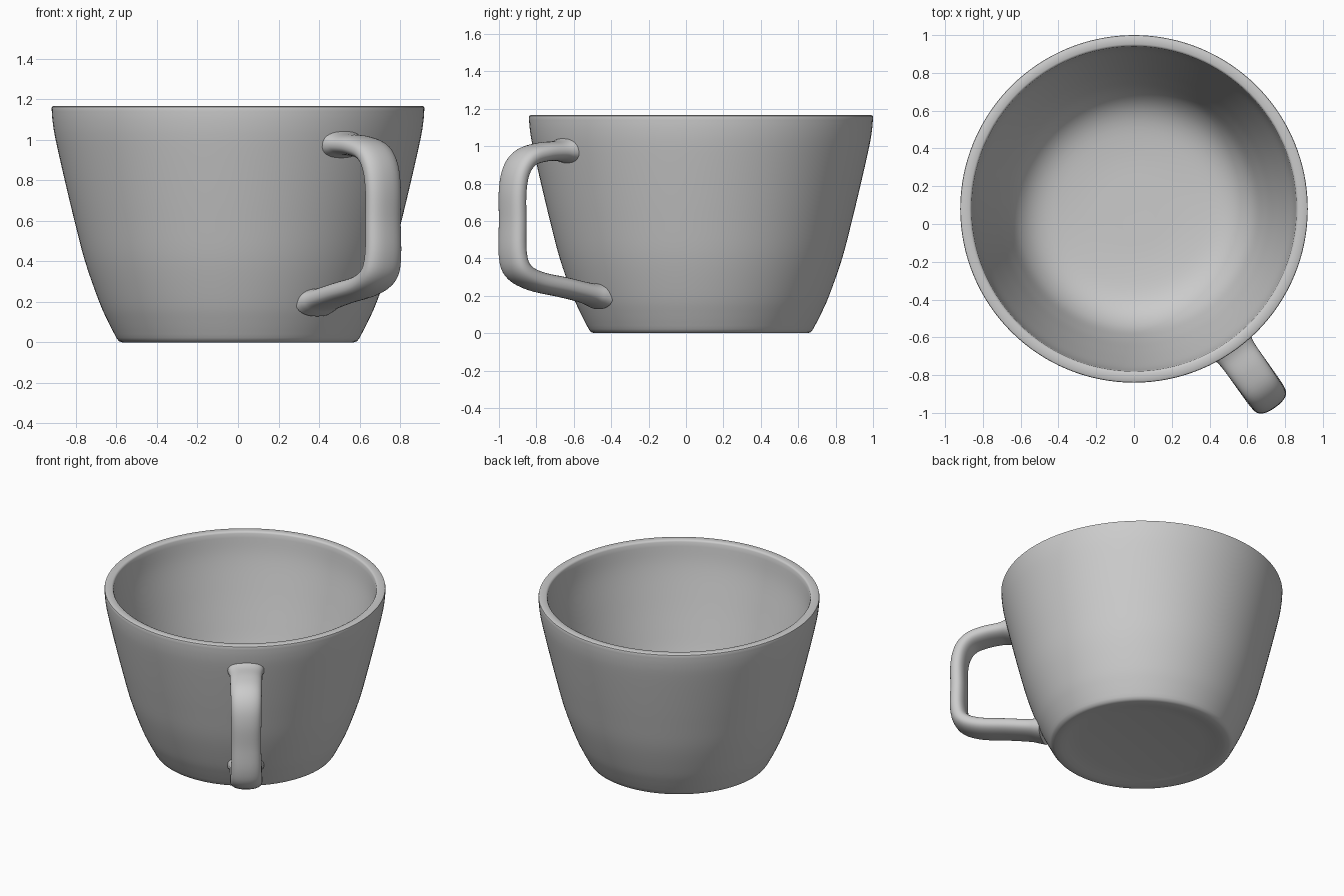
import bpy, bmesh
from math import sin, cos, tau, radians
from mathutils import Vector

if "Cube" in bpy.data.objects:
    bpy.data.objects.remove(bpy.data.objects["Cube"])

CENTRE_Y = 0.08
HANDLE_ANGLE = radians(-54.6)


def smooth_path(points, steps):
    """Catmull-Rom curve through points of any dimension."""
    p = [Vector(q) for q in points]
    p = [2 * p[0] - p[1]] + p + [2 * p[-1] - p[-2]]
    out = []
    for i in range(1, len(p) - 2):
        a, b, c, d = p[i - 1:i + 3]
        for k in range(steps):
            t = k / steps
            out.append(0.5 * (2 * b + (c - a) * t + (2 * a - 5 * b + 4 * c - d) * t * t
                              + (3 * b - a - 3 * c + d) * t ** 3))
    return out + [p[-2]]


def finish(bm, name, rotation=0.0):
    bmesh.ops.remove_doubles(bm, verts=bm.verts, dist=0.0002)
    bmesh.ops.recalc_face_normals(bm, faces=bm.faces)
    mesh = bpy.data.meshes.new(name)
    bm.to_mesh(mesh)
    bm.free()
    obj = bpy.data.objects.new(name, mesh)
    bpy.context.collection.objects.link(obj)
    obj.location.y = CENTRE_Y
    obj.rotation_euler.z = rotation
    bpy.ops.object.select_all(action='DESELECT')
    obj.select_set(True)
    bpy.context.view_layer.objects.active = obj
    bpy.ops.object.shade_smooth_by_angle(angle=radians(40))
    return obj


def skin(bm, rings):
    """Join consecutive closed rings of vertices with quads."""
    for r0, r1 in zip(rings, rings[1:]):
        n = len(r0)
        for j in range(n):
            bm.faces.new((r0[j], r0[(j + 1) % n], r1[(j + 1) % n], r1[j]))


# Cup body: lathed profile (radius, height), from under the foot to the inner floor
foot = [(0, 0.022), (0.40, 0.020), (0.49, 0.008), (0.53, 0.0), (0.57, 0.0), (0.588, 0.006)]
outer = [(0.60, 0.022), (0.64, 0.10), (0.685, 0.20), (0.755, 0.40), (0.807, 0.60),
         (0.855, 0.80), (0.90, 1.0), (0.915, 1.09), (0.92, 1.155)]
rim = [(0.918, 1.162), (0.911, 1.166), (0.872, 1.166), (0.864, 1.162)]
inner = [(0.86, 1.154), (0.84, 1.0), (0.795, 0.80), (0.745, 0.60), (0.69, 0.40),
         (0.62, 0.22), (0.50, 0.115), (0.30, 0.08), (0, 0.075)]
profile = foot + smooth_path(outer, 4) + rim + smooth_path(inner, 5)
bm = bmesh.new()
verts = [bm.verts.new((q[0], 0, q[1])) for q in profile]
edges = [bm.edges.new(pair) for pair in zip(verts, verts[1:])]
bmesh.ops.spin(bm, geom=verts + edges, cent=(0, 0, 0), axis=(0, 0, 1),
               angle=tau, steps=128, use_merge=True)
finish(bm, "cup_body")

# Handle: swept rounded section (radius, height, half thickness, half width)
path = smooth_path([
    (0.865, 0.98, 0.075, 0.125), (0.90, 0.978, 0.064, 0.117), (0.95, 0.975, 0.053, 0.108),
    (1.05, 0.967, 0.052, 0.105), (1.15, 0.938, 0.052, 0.102), (1.21, 0.87, 0.052, 0.10),
    (1.235, 0.76, 0.052, 0.098), (1.235, 0.60, 0.052, 0.097), (1.235, 0.43, 0.053, 0.10),
    (1.20, 0.335, 0.055, 0.105), (1.09, 0.28, 0.054, 0.106), (0.90, 0.245, 0.054, 0.106),
    (0.76, 0.217, 0.055, 0.108), (0.70, 0.205, 0.063, 0.116), (0.66, 0.197, 0.07, 0.122)], 5)
bm = bmesh.new()
rings = []
for i, q in enumerate(path):
    d = path[min(i + 1, len(path) - 1)] - path[max(i - 1, 0)]
    tangent = Vector((d[0], 0, d[1])).normalized()
    normal = Vector((-tangent.z, 0, tangent.x))
    ring = []
    for j in range(32):
        c, s = cos(tau * j / 32), sin(tau * j / 32)
        u = abs(c) ** 0.85 * (1 if c > 0 else -1) * q[2]
        w = abs(s) ** 0.85 * (1 if s > 0 else -1) * q[3]
        ring.append(bm.verts.new(Vector((q[0], 0, q[1])) + normal * u + Vector((0, w, 0))))
    rings.append(ring)
skin(bm, rings)
bm.faces.new(rings[0])
bm.faces.new(rings[-1])
finish(bm, "handle", HANDLE_ANGLE)
